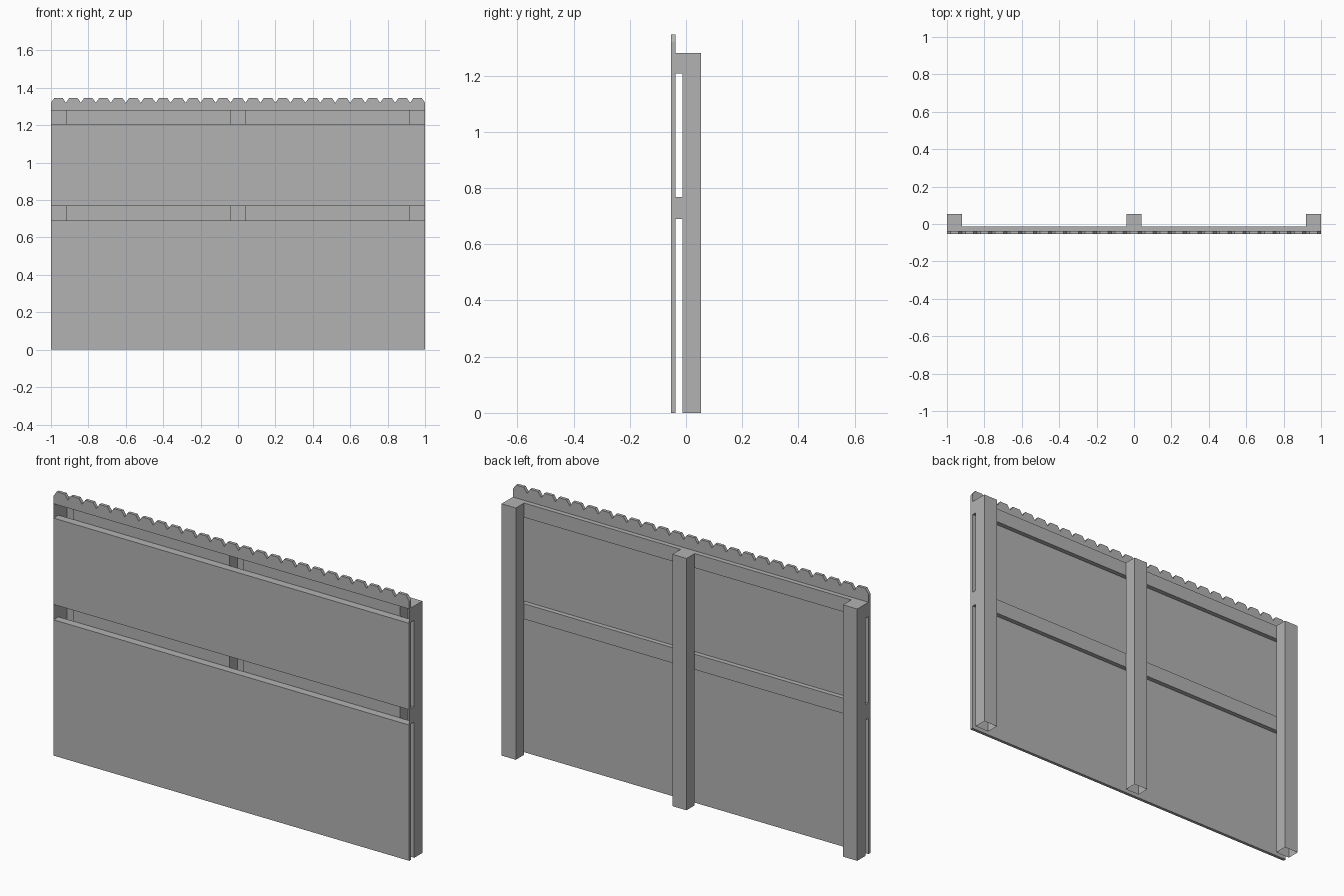
import bpy
import bmesh

cube = bpy.data.objects.get("Cube")
if cube:
    bpy.data.objects.remove(cube)

grey = bpy.data.materials.new("fence_grey")
grey.use_nodes = True
colour = (0.45, 0.45, 0.45, 1)
grey.diffuse_color = colour
grey.node_tree.nodes["Principled BSDF"].inputs["Base Color"].default_value = colour

FRONT, SHEET_BACK, POST_FRONT, BACK = -0.053, -0.037, -0.013, 0.053
POST_W, TOP, PEAK = 0.08, 1.28, 1.346
RAILS = [(0.69, 0.768), (1.207, TOP)]
POSTS = [(-1, -1 + POST_W), (-POST_W / 2, POST_W / 2), (1 - POST_W, 1)]


def finish(name, bm):
    mesh = bpy.data.meshes.new(name)
    bm.to_mesh(mesh)
    bm.free()
    mesh.materials.append(grey)
    obj = bpy.data.objects.new(name, mesh)
    bpy.context.collection.objects.link(obj)
    return obj


def add_box(bm, xs, ys, zs, leave_open=()):
    """Box between bounds; leave_open lists sides such as '-y' with no face."""
    v = {(i, j, k): bm.verts.new((xs[i], ys[j], zs[k]))
         for i in (0, 1) for j in (0, 1) for k in (0, 1)}
    ring = ((0, 0), (1, 0), (1, 1), (0, 1))
    for axis, letter in enumerate("xyz"):
        for side, sign in enumerate("-+"):
            if sign + letter in leave_open:
                continue
            corners = []
            for a, b in ring if side else reversed(ring):
                key = [a, b]
                if axis == 1:
                    key.reverse()
                key.insert(axis, side)
                corners.append(v[tuple(key)])
            bm.faces.new(corners)


# Flat sheets between the open rail channels
for name, low, high, gaps in (("lower_sheet", 0, RAILS[0][0], ("+z",)),
                              ("middle_sheet", RAILS[0][1], RAILS[1][0], ("-z", "+z"))):
    bm = bmesh.new()
    add_box(bm, (-1, 1), (FRONT, SHEET_BACK), (low, high), gaps)
    finish(name, bm)

# Top edge strip with a row of clipped plank ends
planks = 25
pitch = 2 / planks
clip_x, clip_z = 0.018, 0.026
outline = [(1, TOP), (-1, TOP)]
for n in range(planks):
    left = -1 + n * pitch
    right = left + pitch
    if n == 0:
        outline.append((left, PEAK - clip_z))
    outline += [(left + clip_x, PEAK), (right - clip_x, PEAK), (right, PEAK - clip_z)]
bm = bmesh.new()
face = bm.faces.new([bm.verts.new((x, FRONT, z)) for x, z in outline])
ext = bmesh.ops.extrude_face_region(bm, geom=[face], use_keep_orig=True)
moved = [g for g in ext["geom"] if isinstance(g, bmesh.types.BMVert)]
bmesh.ops.translate(bm, verts=moved, vec=(0, SHEET_BACK - FRONT, 0))
bmesh.ops.recalc_face_normals(bm, faces=bm.faces[:])
finish("scalloped_top", bm)

# Rails: channels open to the front, and open into the posts behind
for name, zs in zip(("middle_rail", "top_rail"), RAILS):
    bm = bmesh.new()
    add_box(bm, (-1, 1), (FRONT, POST_FRONT), zs, ("-y", "+y"))
    for a, b in zip(POSTS, POSTS[1:]):
        corners = ((a[1], zs[0]), (a[1], zs[1]), (b[0], zs[1]), (b[0], zs[0]))
        bm.faces.new([bm.verts.new((x, POST_FRONT, z)) for x, z in corners])
    finish(name, bm)

# Hollow posts: open underneath and where the rails meet them
for name, xs in zip(("right_post", "middle_post", "left_post"), POSTS):
    bm = bmesh.new()
    add_box(bm, xs, (POST_FRONT, BACK), (0, TOP), ("-y", "-z"))
    for low, high in ((0, RAILS[0][0]), (RAILS[0][1], RAILS[1][0])):
        corners = ((xs[0], low), (xs[1], low), (xs[1], high), (xs[0], high))
        bm.faces.new([bm.verts.new((x, POST_FRONT, z)) for x, z in corners])
    finish(name, bm)
